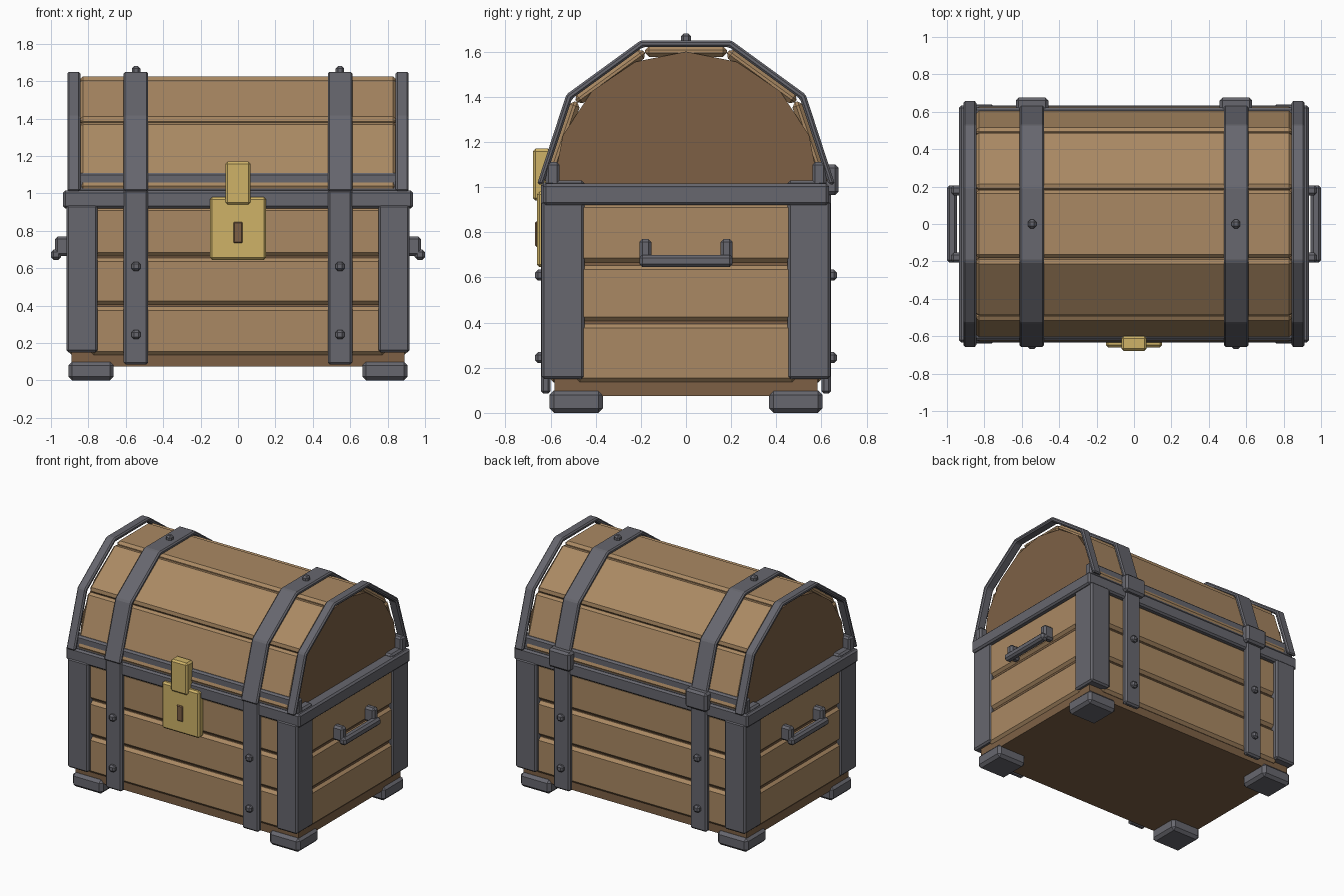
import bpy, bmesh, math
from mathutils import Vector, Matrix

if "Cube" in bpy.data.objects:
    bpy.data.objects.remove(bpy.data.objects["Cube"])


def material(name, rgb):
    m = bpy.data.materials.new(name)
    m.diffuse_color = (*rgb, 1)
    m.use_nodes = True
    m.node_tree.nodes["Principled BSDF"].inputs["Base Color"].default_value = m.diffuse_color
    return m


WOOD = material("plank_wood", (0.40, 0.25, 0.125))
DARK = material("dark_wood", (0.205, 0.118, 0.06))
IRON = material("iron", (0.135, 0.135, 0.156))
GOLD = material("brass", (0.62, 0.45, 0.137))


def finish(name, bm, mat, bevel):
    bmesh.ops.recalc_face_normals(bm, faces=bm.faces)
    me = bpy.data.meshes.new(name)
    bm.to_mesh(me)
    bm.free()
    me.materials.append(mat)
    ob = bpy.data.objects.new(name, me)
    bpy.context.collection.objects.link(ob)
    if bevel:
        mod = ob.modifiers.new("chamfer", 'BEVEL')
        mod.width = bevel
        mod.segments = 1
        mod.limit_method = 'ANGLE'
        mod.angle_limit = math.radians(30)
    return ob


def box(name, x, y, z, mat, bevel=0.012, tilt=0.0):
    """Chamfered box from (min, max) ranges, tilted about x through its centre."""
    bm = bmesh.new()
    bmesh.ops.create_cube(bm, size=1)
    size = Vector([abs(r[1] - r[0]) for r in (x, y, z)])
    mid = Vector([(r[0] + r[1]) / 2 for r in (x, y, z)])
    bm.transform(Matrix.Translation(mid) @ Matrix.Rotation(tilt, 4, 'X') @ Matrix.Diagonal((*size, 1)))
    return finish(name, bm, mat, bevel)


def prism(name, pts, x0, x1, mat, bevel=0.0):
    """Extrude a (y, z) outline along x."""
    bm = bmesh.new()
    face = bm.faces.new([bm.verts.new((x0, y, z)) for y, z in pts])
    ext = bmesh.ops.extrude_face_region(bm, geom=[face])
    bmesh.ops.translate(bm, vec=(x1 - x0, 0, 0),
                        verts=[v for v in ext["geom"] if isinstance(v, bmesh.types.BMVert)])
    return finish(name, bm, mat, bevel)


def rng(s, a, b):
    """Range mirrored to the side given by sign s."""
    return (s * a, s * b)


SIDES = (-1, 1)
CORNERS = [(sx, sy) for sx in SIDES for sy in SIDES]

# Body core and plank rows
box("body_core", (-0.89, 0.89), (-0.583, 0.583), (0.075, 0.95), DARK, 0)
for z in ((0.135, 0.395), (0.405, 0.655), (0.665, 0.93)):
    for s in SIDES:
        box("long_plank", (-0.79, 0.79), rng(s, 0.55, 0.607), z, WOOD, 0.02)
        box("end_plank", rng(s, 0.85, 0.908), (-0.49, 0.49), z, WOOD, 0.02)

# Corner posts, feet and lid corner plates
for sx, sy in CORNERS:
    box("corner_post", rng(sx, 0.75, 0.917), rng(sy, 0.45, 0.64), (0.15, 0.94), IRON)
    box("foot", rng(sx, 0.665, 0.907), rng(sy, 0.368, 0.605), (0, 0.1), IRON, 0.02)
    box("corner_plate", rng(sx, 0.80, 0.912), rng(sy, 0.45, 0.60), (0.99, 1.03), IRON)

# Rims
box("body_rim", (-0.935, 0.935), (-0.633, 0.633), (0.92, 1.015), IRON)
for s in SIDES:
    box("lid_rim", (-0.912, 0.912), rng(s, 0.56, 0.622), (1.005, 1.11), IRON)

# Lid core: half of a sixteen-sided cylinder
core = [(0.59 * math.cos(i * math.pi / 8), 1.0 + 0.6 * math.sin(i * math.pi / 8)) for i in range(9)]
prism("lid_core", core, -0.86, 0.86, DARK)


def arch(d):
    """Five-sided arch, offset inward by d."""
    half = [(0.66 - 0.951 * d, 1.012),
            (0.53 - 0.851 * d, 1.41 - 0.618 * d),
            (0.2 - 0.325 * d, 1.65 - d)]
    return half + [(-y, z) for y, z in reversed(half)]


# Lid planks, one for each side of the arch
line = arch(0.05)
for (ya, za), (yb, zb) in zip(line, line[1:]):
    length = math.hypot(yb - ya, zb - za) - 0.004
    my, mz = (ya + yb) / 2, (za + zb) / 2
    box("lid_plank", (-0.848, 0.848), (my - length / 2, my + length / 2),
        (mz - 0.024, mz + 0.024), WOOD, 0.018, math.atan2(zb - za, yb - ya))

# Iron bands over the lid and straps down the body
band = arch(0) + list(reversed(arch(0.03)))
for s in SIDES:
    prism("end_band", band, s * 0.843, s * 0.912, IRON, 0.009)
    prism("lid_strap", band, s * 0.48, s * 0.612, IRON, 0.009)
    box("top_rivet", rng(s, 0.522, 0.568), (-0.023, 0.023), (1.63, 1.68), IRON)
    box("hinge", rng(s, 0.458, 0.632), (0.60, 0.675), (0.965, 1.10), IRON, 0.015)
    for sy in SIDES:
        box("body_strap", rng(s, 0.48, 0.612), rng(sy, 0.60, 0.643), (0.085, 1.02), IRON)
        for z in (0.245, 0.61):
            box("rivet", rng(s, 0.521, 0.569), rng(sy, 0.63, 0.668), (z - 0.024, z + 0.024), IRON)

# Side handles
for sx in SIDES:
    box("handle_bar", rng(sx, 0.945, 1.0), (-0.207, 0.207), (0.645, 0.70), IRON, 0.014)
    for sy in SIDES:
        box("handle_mount", rng(sx, 0.89, 0.978), rng(sy, 0.153, 0.207), (0.665, 0.77), IRON, 0.014)

# Lock
box("lock_plate", (-0.15, 0.15), (-0.66, -0.60), (0.645, 0.98), GOLD)
box("lock_hasp", (-0.067, 0.067), (-0.678, -0.60), (0.94, 1.17), GOLD)
box("keyhole", (-0.025, 0.025), (-0.668, -0.65), (0.735, 0.848), DARK, 0.006)
